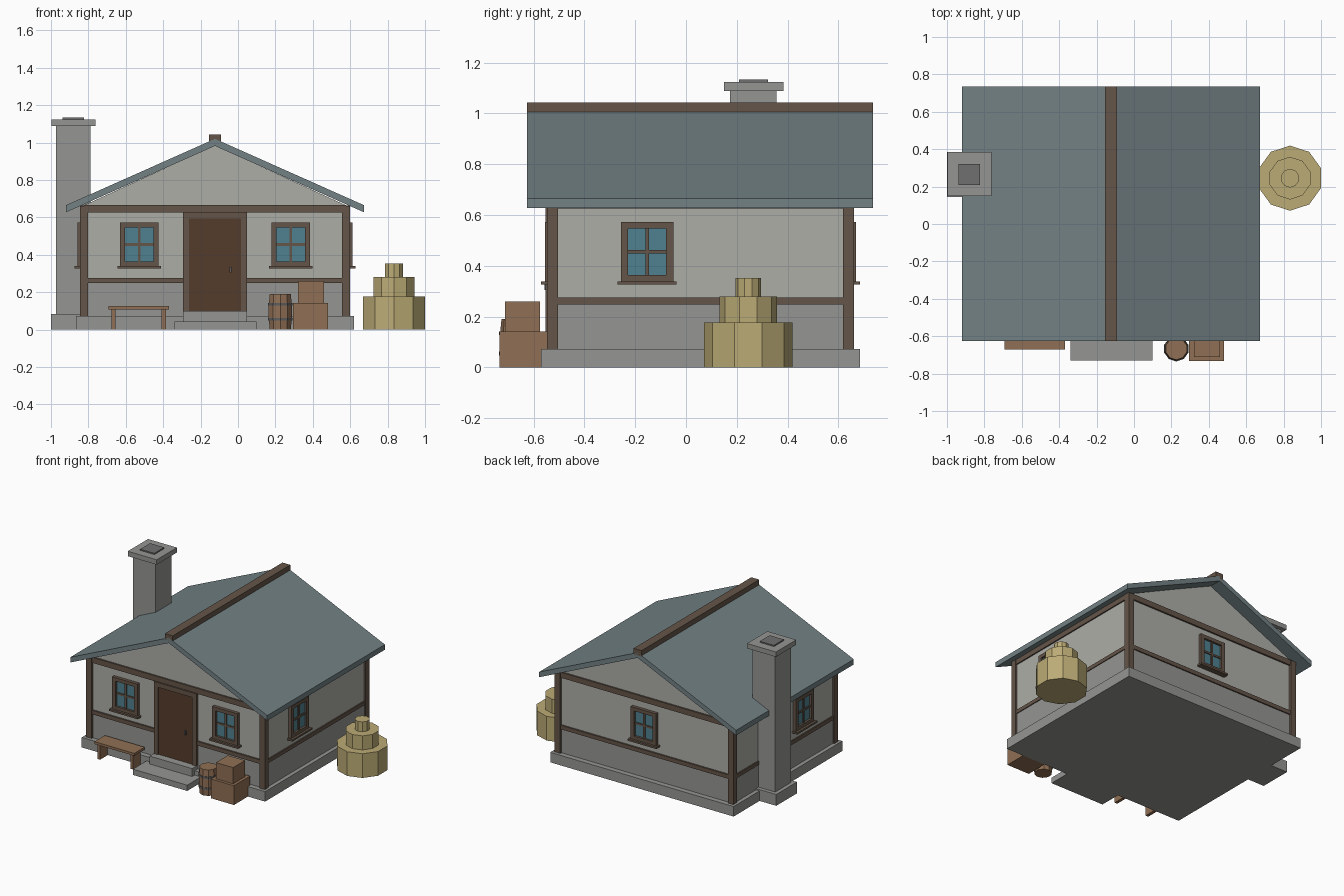
import bpy, bmesh
from math import pi

if "Cube" in bpy.data.objects:
    bpy.data.objects.remove(bpy.data.objects["Cube"])

CX, CY = -0.123, 0.057          # centre of the house
WX, WY = 0.71, 0.587            # wall half sizes


def mat(name, rgb):
    m = bpy.data.materials.new(name)
    m.diffuse_color = (*rgb, 1)
    m.use_nodes = True
    m.node_tree.nodes["Principled BSDF"].inputs["Base Color"].default_value = m.diffuse_color
    return m


TIMBER = mat("timber", (0.13, 0.09, 0.065))
DOOR = mat("door_wood", (0.09, 0.045, 0.025))
WOOD = mat("light_wood", (0.28, 0.16, 0.09))
GLASS = mat("glass", (0.08, 0.22, 0.28))
ROOF = mat("roof_slate", (0.17, 0.22, 0.23))
HAY = mat("hay", (0.50, 0.41, 0.18))
STONE = mat("stone", (0.30, 0.30, 0.29))
PLASTER = mat("plaster", (0.42, 0.42, 0.39))
DARK = mat("flue_dark", (0.16, 0.16, 0.16))
IRON = mat("iron", (0.11, 0.11, 0.11))


def finish(name, bm, m):
    bmesh.ops.recalc_face_normals(bm, faces=bm.faces)
    me = bpy.data.meshes.new(name)
    bm.to_mesh(me)
    bm.free()
    me.materials.append(m)
    ob = bpy.data.objects.new(name, me)
    bpy.context.collection.objects.link(ob)
    return ob


def box(name, x0, x1, y0, y1, z0, z1, m):
    bm = bmesh.new()
    bmesh.ops.create_cube(bm, size=1)
    for v in bm.verts:
        v.co.x = x0 if v.co.x < 0 else x1
        v.co.y = y0 if v.co.y < 0 else y1
        v.co.z = z0 if v.co.z < 0 else z1
    return finish(name, bm, m)


def extrude_y(name, pts, y0, y1, m):
    """Extrude an x-z profile along y."""
    bm = bmesh.new()
    f = bm.faces.new([bm.verts.new((x, y0, z)) for x, z in pts])
    ext = bmesh.ops.extrude_face_region(bm, geom=[f])["geom"]
    for v in ext:
        if isinstance(v, bmesh.types.BMVert):
            v.co.y = y1
    return finish(name, bm, m)


def lathe(name, x, y, profile, m, n=10):
    """Stack of n-sided rings (radius, z), capped at both ends."""
    bm = bmesh.new()
    rings = []
    for r, z in profile:
        c = bmesh.ops.create_circle(bm, segments=n, radius=r)["verts"]
        for v in c:
            v.co.x += x
            v.co.y += y
            v.co.z = z
        rings.append(c)
    for a, b in zip(rings, rings[1:]):
        for i in range(n):
            j = (i + 1) % n
            bm.faces.new((a[i], a[j], b[j], b[i]))
    bm.faces.new(rings[0])
    bm.faces.new(rings[-1])
    return finish(name, bm, m)


# foundation and walls with gables
box("foundation", CX - 0.742, CX + 0.742, CY - 0.628, CY + 0.628, 0, 0.073, STONE)
extrude_y("walls", [(CX - WX, 0.07), (CX + WX, 0.07), (CX + WX, 0.66),
                    (CX, 0.985), (CX - WX, 0.66)], CY - WY, CY + WY, PLASTER)
# stone lower wall
box("lower_wall", CX - WX - .003, CX + WX + .003, CY - WY - .003, CY + WY + .003, .07, .25, STONE)

# corner posts
for sx in (-1, 1):
    for sy in (-1, 1):
        xs = sorted((CX + sx * 0.678, CX + sx * 0.723))
        ys = sorted((CY + sy * 0.561, CY + sy * 0.604))
        box("corner_post", *xs, *ys, 0.073, 0.66, TIMBER)

# horizontal beams on all walls
for name, z0, z1 in (("top_beam", 0.625, 0.665), ("middle_beam", 0.248, 0.277)):
    for s in (-1, 1):
        ys = sorted((CY + s * (WY - 0.01), CY + s * 0.599))
        spans = [(CX - 0.7, CX + 0.7)]
        if s < 0 and name == "middle_beam":
            spans = [(CX - 0.7, -0.28), (0.035, CX + 0.7)]
        for a, b in spans:
            box(name, a, b, *ys, z0, z1, TIMBER)
        xs = sorted((CX + s * (WX - 0.01), CX + s * 0.719))
        box(name + "_side", *xs, CY - 0.58, CY + 0.58, z0, z1 - 0.002, TIMBER)

# roof slabs and ridge
for s in (-1, 1):
    extrude_y("roof_slope", [(CX, 1.02), (CX + s * 0.797, 0.665), (CX + s * 0.797, 0.627),
                             (CX, 0.982)], -0.625, 0.735, ROOF)
box("ridge_beam", CX - 0.032, CX + 0.032, -0.625, 0.735, 1.0, 1.043, TIMBER)

# door with frame, handle and steps
for a, b in ((-0.295, -0.262), (0.016, 0.049)):
    box("door_jamb", a, b, -0.552, -0.52, 0.10, 0.628, TIMBER)
box("door_lintel", -0.295, 0.049, -0.552, -0.52, 0.593, 0.628, TIMBER)
box("door", -0.265, 0.02, -0.544, -0.52, 0.10, 0.595, DOOR)
box("door_handle", -0.046, -0.034, -0.556, -0.54, 0.305, 0.335, IRON)
box("door_step_upper", -0.295, 0.049, -0.60, -0.52, 0, 0.10, STONE)
box("door_step_lower", -0.34, 0.10, -0.73, -0.56, 0, 0.042, STONE)


def window(u, side):
    """Window at offset u along a wall: front, back, left or right."""
    def part(name, u0, u1, z0, z1, depth, m):
        base = WX if side in ("left", "right") else WY
        s = -1 if side in ("front", "left") else 1
        c = CX if side in ("left", "right") else CY
        d = sorted((c + s * (base - 0.01), c + s * (base + depth)))
        if side in ("left", "right"):
            box(name, *d, u + u0, u + u1, z0, z1, m)
        else:
            box(name, u + u0, u + u1, *d, z0, z1, m)
    part("window_glass", -0.078, 0.078, 0.36, 0.55, 0.008, GLASS)
    for a, b in ((-0.103, -0.075), (0.075, 0.103)):
        part("window_jamb", a, b, 0.335, 0.573, 0.024, TIMBER)
    for a, b in ((0.335, 0.363), (0.547, 0.573)):
        part("window_rail", -0.076, 0.076, a, b, 0.024, TIMBER)
    part("window_mullion", -0.007, 0.007, 0.36, 0.55, 0.016, TIMBER)
    part("window_crossbar", -0.076, 0.076, 0.448, 0.462, 0.015, TIMBER)
    part("window_sill", -0.116, 0.116, 0.326, 0.339, 0.041, TIMBER)


for u, side in ((CX - 0.405, "front"), (CX + 0.405, "front"), (CX, "back"),
                (-0.153, "left"), (-0.153, "right")):
    window(u, side)

# chimney
for name, x, y, z0, z1, hx, m in (("chimney_base", -0.88, 0.265, 0, 0.083, 0.12, STONE),
                                  ("chimney_shaft", -0.88, 0.265, 0.08, 1.09, 0.092, STONE),
                                  ("chimney_cap", -0.88, 0.267, 1.088, 1.124, 0.117, STONE),
                                  ("chimney_flue", -0.88, 0.265, 1.12, 1.133, 0.057, DARK)):
    box(name, x - hx, x + hx, y - hx, y + hx, z0, z1, m)

# hay stack
for r, z0, z1 in ((0.174, 0, 0.177), (0.114, 0.177, 0.28), (0.05, 0.28, 0.352)):
    lathe("hay_tier", 0.834, 0.245, [(r, z0), (r, z1)], HAY)

# barrel with iron hoops
lathe("barrel", 0.226, -0.667, [(0.059, 0), (0.065, 0.06), (0.065, 0.13), (0.059, 0.19)], WOOD)
for z in (0.055, 0.135):
    lathe("barrel_hoop", 0.226, -0.667, [(0.068, z - 0.007), (0.068, z + 0.007)], IRON)

# crates
box("large_crate", 0.295, 0.48, -0.733, -0.547, 0, 0.141, WOOD)
box("small_crate", 0.32, 0.459, -0.712, -0.575, 0.14, 0.26, WOOD)

# bench
box("bench_seat", -0.692, -0.37, -0.67, -0.55, 0.108, 0.126, WOOD)
for x in (-0.665, -0.397):
    box("bench_leg", x - 0.011, x + 0.011, -0.66, -0.573, 0, 0.11, WOOD)
